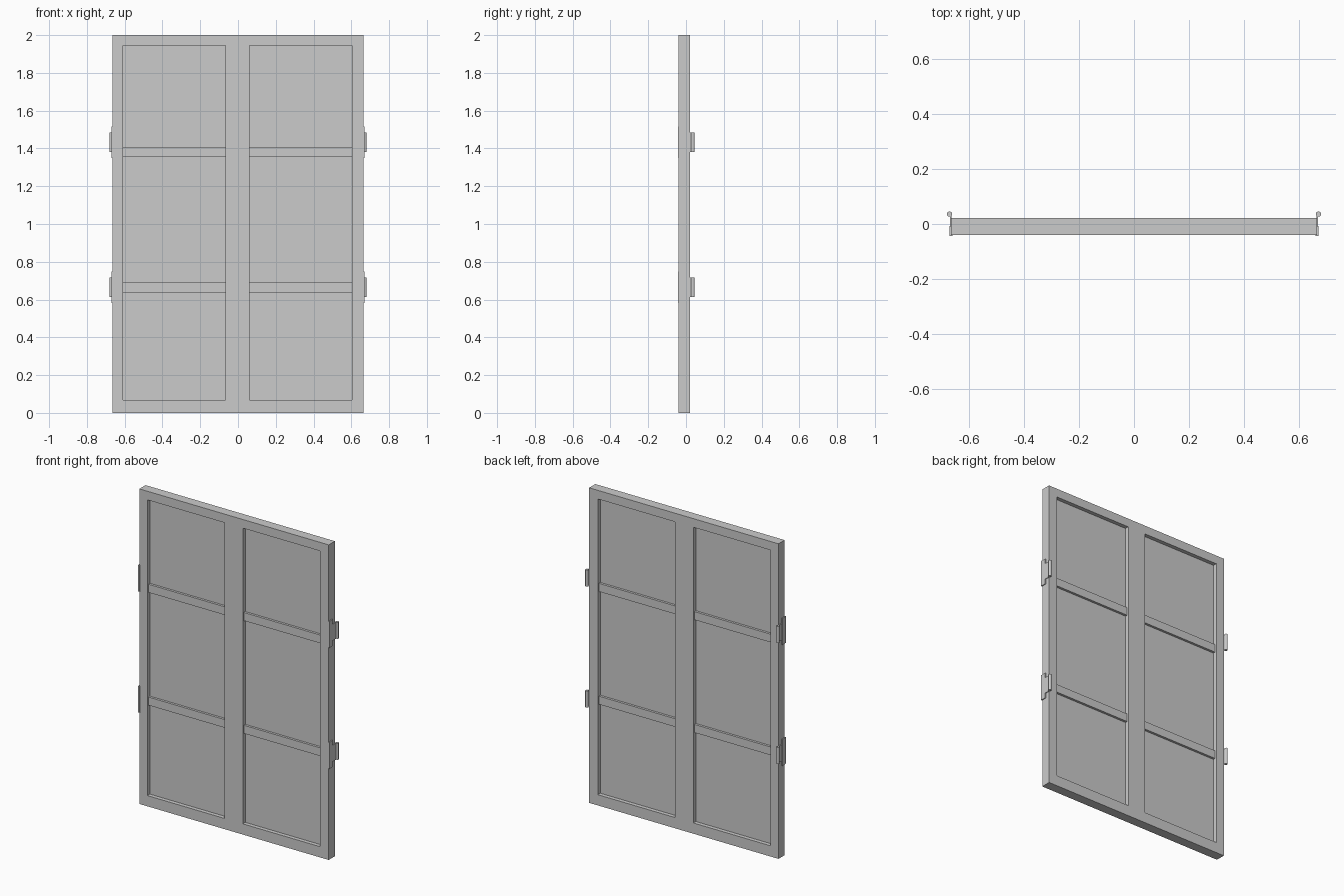
import bpy, bmesh, math

if "Cube" in bpy.data.objects:
    bpy.data.objects.remove(bpy.data.objects["Cube"])

def material(name, rgb):
    m = bpy.data.materials.new(name)
    m.diffuse_color = (*rgb, 1)
    m.use_nodes = True
    m.node_tree.nodes["Principled BSDF"].inputs["Base Color"].default_value = m.diffuse_color
    return m

GREY = material("plain grey", (0.6, 0.6, 0.6))

def add_box(bm, x0, x1, y0, y1, z0, z1):
    vs = bmesh.ops.create_cube(bm, size=1)["verts"]
    for v in vs:
        v.co = ((x0 + x1) / 2 + v.co.x * (x1 - x0),
                (y0 + y1) / 2 + v.co.y * (y1 - y0),
                (z0 + z1) / 2 + v.co.z * (z1 - z0))

def finish(bm, name):
    bmesh.ops.recalc_face_normals(bm, faces=bm.faces)
    me = bpy.data.meshes.new(name)
    bm.to_mesh(me)
    bm.free()
    me.materials.append(GREY)
    ob = bpy.data.objects.new(name, me)
    bpy.context.collection.objects.link(ob)
    return ob

def box(name, *dims):
    bm = bmesh.new()
    add_box(bm, *dims)
    return finish(bm, name)

def door_frame(name, outer, inner, y0, y1):
    """Rectangular ring (x0, x1, z0, z1) extruded through the door thickness."""
    bm = bmesh.new()
    loops = []
    for x0, x1, z0, z1 in (outer, inner):
        for y in (y0, y1):
            loops.append([bm.verts.new((x, y, z)) for x, z in
                          ((x0, z0), (x1, z0), (x1, z1), (x0, z1))])
    of, ob, inf, inb = loops
    for a, b in ((of, inf), (ob, inb), (of, ob), (inf, inb)):
        for i in range(4):
            j = (i + 1) % 4
            bm.faces.new((a[i], a[j], b[j], b[i]))
    return finish(bm, name)

Y0, Y1 = -0.04, 0.022
YC = (Y0 + Y1) / 2
Z0, Z1 = 0.068, 1.945

for side, outer, inner in (("left", (-0.665, 0, 0, 2), (-0.608, -0.067, Z0, Z1)),
                           ("right", (0, 0.665, 0, 2), (0.062, 0.604, Z0, Z1))):
    # door leaf: frame, recessed panel, two cross rails
    door_frame(side + "_door_frame", outer, inner, Y0, Y1)
    x0, x1 = inner[0], inner[1]
    box(side + "_door_panel", x0 - .01, x1 + .01, YC - .006, YC + .006, Z0 - .01, Z1 + .01)
    for level, z in (("lower", 0.664), ("upper", 1.38)):
        box(f"{side}_{level}_rail", x0 - .005, x1 + .005,
            YC - .021, YC + .021, z - .026, z + .026)

    # hinges: tall plate on the door edge, short leaf and round knuckle
    s = -1 if side == "left" else 1
    for level, z in (("lower", 0.665), ("upper", 1.433)):
        xa, xb = sorted((s * 0.660, s * 0.671))
        box(f"{side}_{level}_hinge_plate", xa, xb, -0.043, -0.008, z - .084, z + .084)
        xa, xb = sorted((s * 0.6645, s * 0.670))
        box(f"{side}_{level}_hinge_leaf", xa, xb, -0.01, 0.035, z - .052, z + .052)
        bpy.ops.mesh.primitive_cylinder_add(vertices=24, radius=0.0095, depth=0.105,
                                            location=(s * 0.671, 0.036, z))
        k = bpy.context.object
        k.name = f"{side}_{level}_hinge_knuckle"
        k.data.materials.append(GREY)
        bpy.ops.object.shade_smooth_by_angle(angle=math.radians(35))
